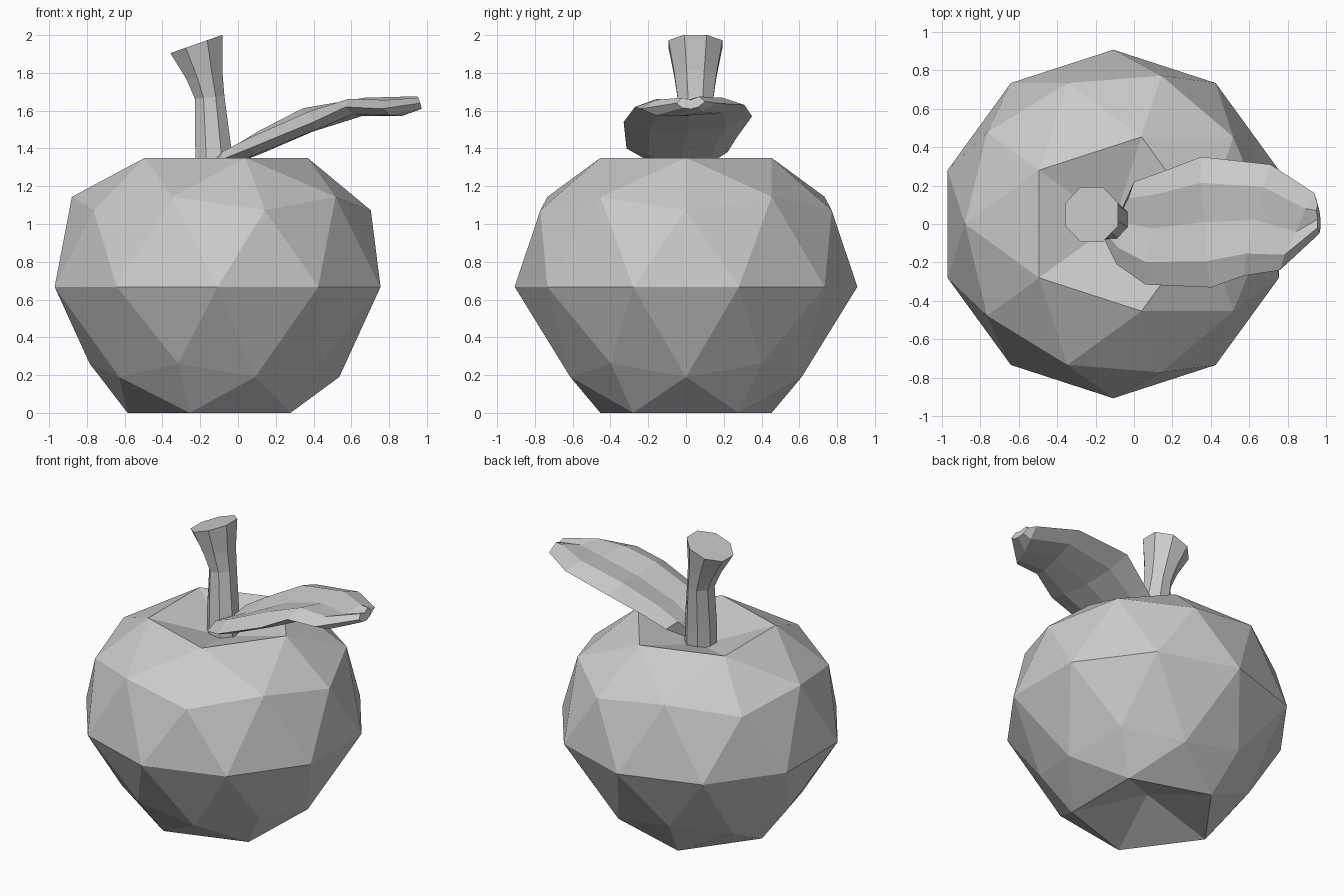
import bpy, bmesh
from math import sin, cos, pi
from mathutils import Vector

if "Cube" in bpy.data.objects:
    bpy.data.objects.remove(bpy.data.objects["Cube"])


def finish(bm, name):
    bmesh.ops.recalc_face_normals(bm, faces=bm.faces[:])
    me = bpy.data.meshes.new(name)
    bm.to_mesh(me)
    bm.free()
    ob = bpy.data.objects.new(name, me)
    bpy.context.collection.objects.link(ob)
    return ob


def loft(name, rings):
    """Closed, capped skin through rings of equal point count."""
    bm = bmesh.new()
    loops = [[bm.verts.new(p) for p in ring] for ring in rings]
    n = len(loops[0])
    for a, b in zip(loops, loops[1:]):
        for i in range(n):
            j = (i + 1) % n
            bm.faces.new((a[i], a[j], b[j], b[i]))
    bm.faces.new(loops[0])
    bm.faces.new(loops[-1])
    return finish(bm, name)


# Apple body: low icosphere, dented at both poles and tapered below
R, CX, CZ = 0.907, -0.108, 0.667
bm = bmesh.new()
bmesh.ops.create_icosphere(bm, subdivisions=2, radius=1)
for v in bm.verts:
    x, y, h = v.co
    k = 0.835 if -0.6 < h < -0.4 else 1.0
    z = CZ + R * h
    if h > 0.95:
        z = 1.22
    elif h > 0.8:
        z = 1.35
    elif h < -0.95:
        z = 0.15
    elif h < -0.8:
        z = 0.0
    v.co = (CX + R * k * x, R * k * y, z)
finish(bm, "apple_body")

# Stem: eight-sided, leaning and flaring to a slanted cut
# (centre x, y, z, radius x, radius y, slant)
stem = [(-0.12, 0.01, 1.18, 0.10, 0.095, 0),
        (-0.128, 0.02, 1.36, 0.098, 0.095, 0),
        (-0.15, 0.05, 1.67, 0.078, 0.095, 0.1),
        (-0.178, 0.05, 1.79, 0.095, 0.112, 0.25),
        (-0.22, 0.05, 1.953, 0.138, 0.143, 0.35)]
rings = []
for cx, cy, cz, rx, ry, slant in stem:
    ring = []
    for i in range(8):
        a = 2 * pi * (i + 0.5) / 8
        dx = rx * cos(a) / cos(pi / 8)
        ring.append((cx + dx, cy + ry * sin(a) / cos(pi / 8), cz + slant * dx))
    rings.append(ring)
loft("stem", rings)

# Leaf: thick dished blade, front rim and back rim per station, half thickness
leaf = [((-0.15, -0.09, 1.29), (-0.05, 0.08, 1.29), 0.03),
        ((-0.09, -0.21, 1.34), (0.00, 0.22, 1.38), 0.04),
        ((0.06, -0.315, 1.40), (0.14, 0.27, 1.46), 0.05),
        ((0.40, -0.33, 1.54), (0.35, 0.35, 1.57), 0.055),
        ((0.57, -0.27, 1.62), (0.71, 0.31, 1.63), 0.045),
        ((0.76, -0.24, 1.61), (0.94, 0.16, 1.64), 0.045),
        ((0.965, -0.05, 1.64), (0.955, 0.10, 1.65), 0.03)]
section = [(0, 0), (0.2, 0.9), (0.5, 0.4), (0.8, 0.9),
           (1, 0), (0.8, -0.9), (0.5, -1.2), (0.2, -0.9)]
rings = []
for front, back, t in leaf:
    f, b = Vector(front), Vector(back)
    rings.append([f.lerp(b, s) + Vector((-0.3 * h * t, 0, h * t)) for s, h in section])
loft("leaf", rings)
